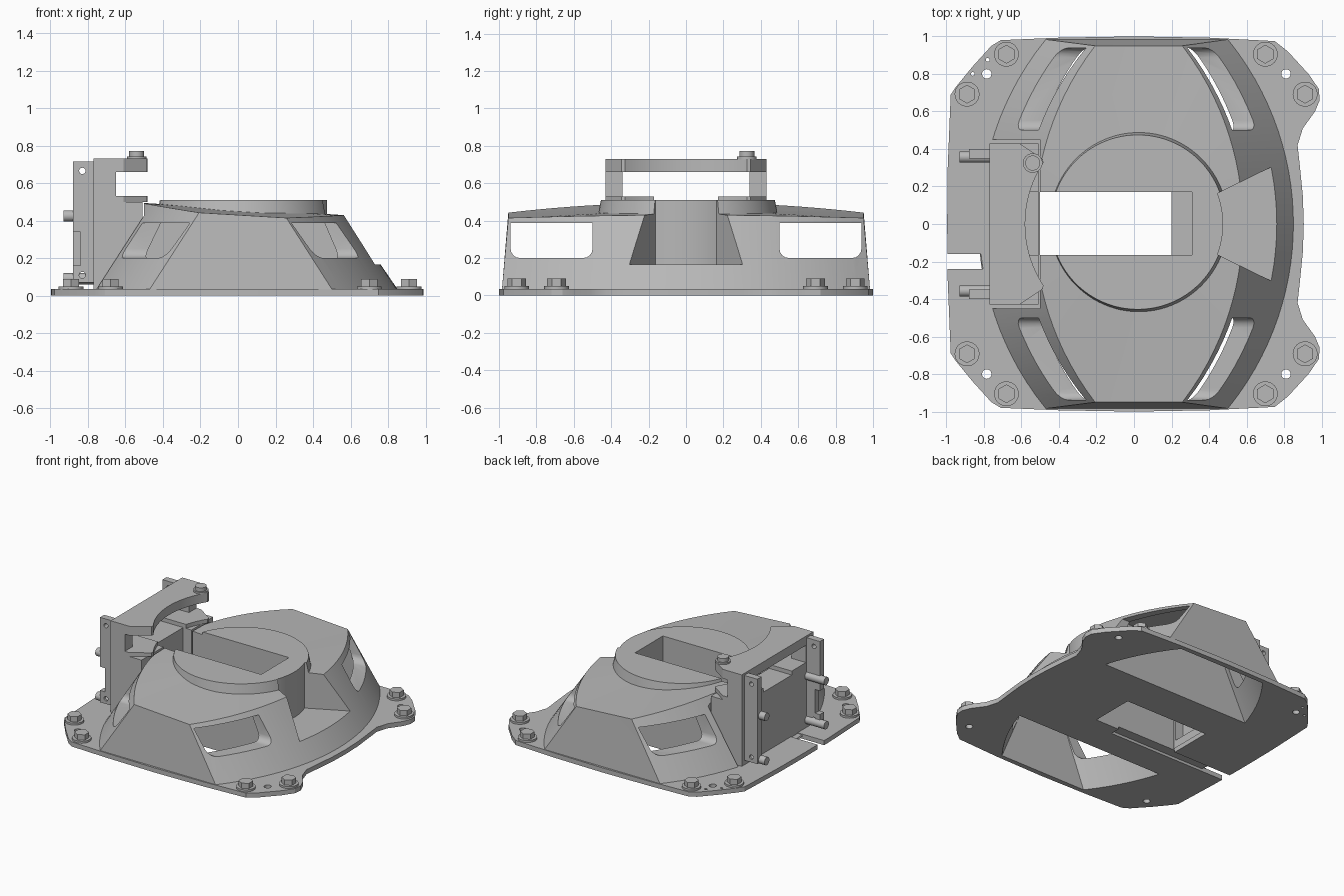
import bpy, bmesh, math
from mathutils import Matrix

cube = bpy.data.objects.get("Cube")
if cube:
    bpy.data.objects.remove(cube, do_unlink=True)

GREY = bpy.data.materials.new("plain_grey")
GREY.use_nodes = True
GREY.diffuse_color = (0.48, 0.48, 0.48, 1)
GREY.node_tree.nodes["Principled BSDF"].inputs["Base Color"].default_value = (0.48, 0.48, 0.48, 1)


def finish(name, bm):
    bmesh.ops.recalc_face_normals(bm, faces=bm.faces)
    mesh = bpy.data.meshes.new(name)
    bm.to_mesh(mesh)
    bm.free()
    mesh.materials.append(GREY)
    ob = bpy.data.objects.new(name, mesh)
    bpy.context.collection.objects.link(ob)
    return ob


def loft(name, low, high, fan=None):
    """Skin two matching rings of 3D points; optional fan point for the top."""
    bm = bmesh.new()
    a = [bm.verts.new(p) for p in low]
    b = [bm.verts.new(p) for p in high]
    bm.faces.new(a)
    apex = bm.verts.new(fan) if fan else None
    if not fan:
        bm.faces.new(b)
    for i in range(len(a)):
        j = (i + 1) % len(a)
        bm.faces.new((a[i], a[j], b[j], b[i]))
        if fan:
            bm.faces.new((b[i], b[j], apex))
    bmesh.ops.triangulate(bm, faces=bm.faces)
    bmesh.ops.dissolve_limit(bm, angle_limit=0.001, verts=bm.verts, edges=bm.edges)
    return finish(name, bm)


def prism(name, pts, z0, z1):
    return loft(name, [(x, y, z0) for x, y in pts], [(x, y, z1) for x, y in pts])


def box(name, x0, x1, y0, y1, z0, z1):
    return prism(name, [(x0, y0), (x1, y0), (x1, y1), (x0, y1)], z0, z1)


def rod(name, x, y, z, r, h, sides=24, axis="Z", r2=None):
    bm = bmesh.new()
    bmesh.ops.create_cone(bm, cap_ends=True, segments=sides, radius1=r,
                          radius2=r if r2 is None else r2, depth=h)
    if axis != "Z":
        turn = Matrix.Rotation(math.pi / 2, 4, "Y" if axis == "X" else "X")
        bmesh.ops.transform(bm, matrix=turn, verts=bm.verts)
    bmesh.ops.translate(bm, vec=(x, y, z), verts=bm.verts)
    return finish(name, bm)


def cut(ob, *cutters):
    """Subtract each cutter, then discard it."""
    bpy.context.view_layer.objects.active = ob
    for c in cutters:
        m = ob.modifiers.new("cut", "BOOLEAN")
        m.operation, m.solver, m.object = "DIFFERENCE", "EXACT", c
        bpy.ops.object.modifier_apply(modifier=m.name)
        bpy.data.objects.remove(c, do_unlink=True)


# ---- shared curves
BOW = 1.56


def bow(apex, y):
    drop = BOW - math.sqrt(BOW * BOW - y * y)
    return apex - math.copysign(drop, apex)


def barrel(right, left, y0, y1, n=28):
    ys = [y0 + (y1 - y0) * i / n for i in range(n + 1)]
    return [(bow(right, y), y) for y in ys] + [(bow(left, y), y) for y in reversed(ys)]


def top_z(x, y):
    return 0.465 - 0.06 * x - 0.035 * (y / 0.95) ** 2


def arc(cx, r, a0, a1, n=16):
    steps = [math.radians(a0 + (a1 - a0) * i / n) for i in range(n + 1)]
    return [(cx + r * math.cos(t), r * math.sin(t)) for t in steps]


def slot_cutters():
    return (box("slot", -0.5, 0.2, -0.165, 0.17, -0.1, 1),
            box("slot_ledge", -0.58, 0.31, -0.165, 0.17, 0.1, 1))


def cavity(s):
    low = barrel(0.72, -0.69, s * 0.46, s * 0.96, 16)
    high = barrel(0.54, -0.49, s * 0.46, s * 0.94, 16)
    return loft("cavity", [(x, y, -0.02) for x, y in low], [(x, y, 0.395) for x, y in high])


def window(s):
    # Rounded at the lower corners, cut straight across
    r, y0, y1, z0, z1 = 0.05, 0.5, 0.938, 0.2, 0.388
    ring = [(y1, z1), (y0, z1)]
    for cy, start in ((y0 + r, 180), (y1 - r, 270)):
        for k in range(5):
            t = math.radians(start + 22.5 * k)
            ring.append((cy + r * math.cos(t), z0 + r + r * math.sin(t)))
    return loft("window", [(-1, s * y, z) for y, z in ring], [(1, s * y, z) for y, z in ring])


def scoop():
    inner = arc(0.02, 0.455, -21, 21)
    return prism("scoop", inner + [(0.95, 0.41), (0.95, -0.41)], 0.165, 1)


# ---- base plate
edge = [(0.905, 0), (0.9, 0.15), (0.885, 0.3), (0.872, 0.42), (0.9, 0.51), (0.965, 0.6),
        (0.99, 0.66), (0.985, 0.72), (0.93, 0.8), (0.82, 0.92), (0.75, 0.975), (0.4, 0.993),
        (0, 1), (-0.4, 0.993), (-0.71, 0.98), (-0.76, 0.95), (-0.86, 0.84), (-0.95, 0.73),
        (-0.977, 0.69), (-0.993, 0.3), (-0.996, 0)]
outline = edge + [(x, -y) for x, y in reversed(edge[1:-1])]
plate = prism("base_plate", outline, 0, 0.035)
holes = [rod("hole", x, s * 0.8, 0, 0.025, 0.2) for x in (-0.785, 0.81) for s in (-1, 1)]
holes += [rod("pinhole", x, y, 0, 0.01, 0.2, 12) for x, y in ((-0.86, 0.8), (-0.78, 0.875))]
cut(plate, box("slit", -1.1, 0, -0.24, -0.16, -0.1, 0.1), cavity(1), cavity(-1),
    *slot_cutters(), *holes)

# ---- main housing
low = barrel(0.86, -0.83, -0.985, 0.985)
high = barrel(0.58, -0.53, -0.95, 0.95)
housing = loft("housing", [(x, y, 0.02) for x, y in low],
               [(x, y, top_z(x, y)) for x, y in high], (0.02, 0, 0.465))
cut(housing, cavity(1), cavity(-1), window(1), window(-1), scoop(),
    box("notch", -1.2, -0.5, -0.45, 0.45, 0.03, 1), *slot_cutters())

# ---- raised disc
disc = rod("raised_disc", 0.02, 0.01, 0.455, 0.487, 0.11, 96, r2=0.465)
cut(disc, scoop(), *slot_cutters())
for x in (-0.55, 0.255):
    for y in (-0.07, 0.075):
        rod("ledge_screw", x, y, 0.103, 0.012, 0.008, 12)

# ---- rear bracket
collar = ([(-0.77, -0.43), (-0.61, -0.43), (-0.485, -0.345)]
          + arc(0.02, 0.6, 213, 147, 24) + [(-0.485, 0.345), (-0.61, 0.43), (-0.77, 0.43)])
prism("bracket_top", collar, 0.66, 0.73)
lip = prism("bracket_lip", collar, 0.5, 0.53)
cut(lip, box("gap", -0.9, 0, -0.17, 0.17, 0.4, 0.6))
block = box("bracket_block", -0.77, -0.51, -0.43, 0.43, 0.03, 0.5)
cut(block, *slot_cutters())
for s in (-1, 1):
    y0, y1 = sorted((s * 0.34, s * 0.43))
    box("bracket_post", -0.77, -0.65, y0, y1, 0.49, 0.67)
    f0, f1 = sorted((s * 0.35, s * 0.4))
    flange = box("bracket_flange", -0.88, -0.765, f0, f1, 0.07, 0.715)
    cut(flange, *[rod("hole", -0.83, s * 0.38, z, 0.017, 0.3, 16, "Y") for z in (0.11, 0.665)])
    if s < 0:
        cut(flange, box("relief", -0.95, -0.84, -0.5, -0.3, 0.16, 0.34))
    for z in (0.09, 0.425):
        rod("bracket_pin", -0.85, s * 0.357, z, 0.03, 0.16, 24, "X")
rod("bracket_bolt_washer", -0.54, 0.325, 0.735, 0.052, 0.015, 32)
rod("bracket_bolt_head", -0.54, 0.325, 0.75, 0.04, 0.042, 24)

# ---- corner bolts
for s in (-1, 1):
    for x, y in ((-0.68, 0.905), (-0.89, 0.692), (0.7, 0.905), (0.912, 0.692)):
        rod("bolt_washer", x, s * y, 0.04, 0.066, 0.02, 32)
        rod("bolt_head", x, s * y, 0.067, 0.05, 0.045, 6)

# ---- smooth curved walls, keep edges crisp
bpy.ops.object.select_all(action="DESELECT")
for ob in bpy.context.scene.objects:
    if ob.type == "MESH":
        ob.select_set(True)
        bpy.context.view_layer.objects.active = ob
bpy.ops.object.shade_smooth_by_angle(angle=math.radians(25))
